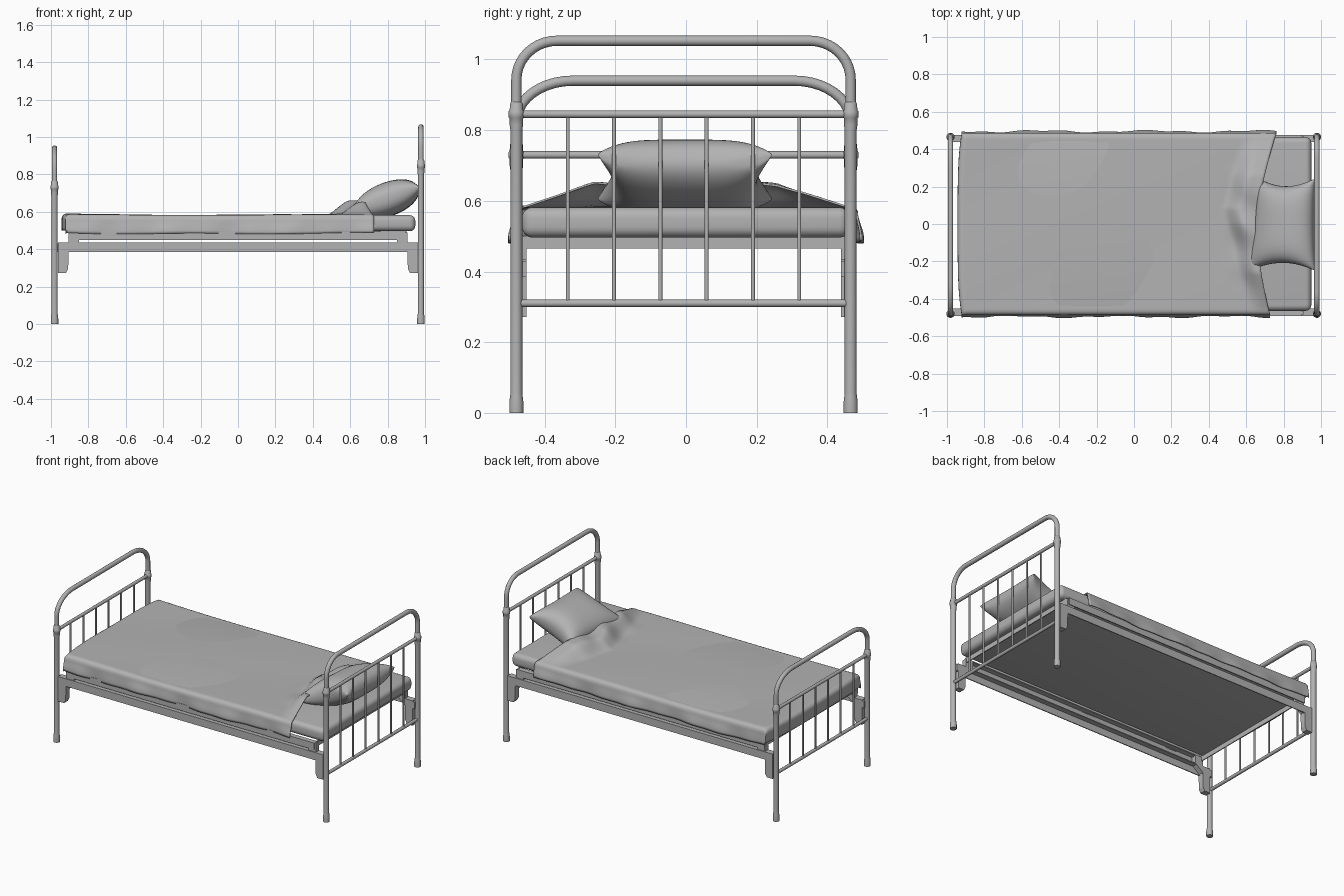
import bpy, bmesh, math
from mathutils import Vector

if "Cube" in bpy.data.objects:
    bpy.data.objects.remove(bpy.data.objects["Cube"])

YC = -0.007      # bed frame is centred slightly off the blanket overhang
PY = 0.473       # half distance between posts

grey = bpy.data.materials.new("mid_grey")
grey.diffuse_color = (0.45, 0.45, 0.45, 1)
grey.use_nodes = True
grey.node_tree.nodes["Principled BSDF"].inputs["Base Color"].default_value = grey.diffuse_color


def finish(name, bm, smooth=True, angle=40):
    bmesh.ops.recalc_face_normals(bm, faces=bm.faces)
    me = bpy.data.meshes.new(name)
    bm.to_mesh(me)
    bm.free()
    me.materials.append(grey)
    ob = bpy.data.objects.new(name, me)
    bpy.context.collection.objects.link(ob)
    if smooth:
        bpy.ops.object.select_all(action='DESELECT')
        ob.select_set(True)
        bpy.context.view_layer.objects.active = ob
        bpy.ops.object.shade_smooth_by_angle(angle=math.radians(angle))
    return ob


def skin(name, rings):
    """Join rings of points into a capped tube."""
    bm = bmesh.new()
    rings = [[bm.verts.new(p) for p in ring] for ring in rings]
    n = len(rings[0])
    for q, s in zip(rings, rings[1:]):
        for k in range(n):
            bm.faces.new((q[k], q[(k + 1) % n], s[(k + 1) % n], s[k]))
    bm.faces.new(rings[0])
    bm.faces.new(rings[-1])
    return finish(name, bm)


def tube(name, pts, r, sides=16):
    """Sweep a circle along a path lying in a plane of constant x."""
    pts = [Vector(p) for p in pts]
    rings = []
    for i, p in enumerate(pts):
        t = (pts[min(i + 1, len(pts) - 1)] - pts[max(i - 1, 0)]).normalized()
        a = Vector((1, 0, 0))
        b = t.cross(a)
        rings.append([p + r * (a * math.cos(k * math.tau / sides) + b * math.sin(k * math.tau / sides))
                      for k in range(sides)])
    return skin(name, rings)


def lathe(name, x, y, profile, sides=20):
    """Revolve (radius, z) points around a vertical axis."""
    return skin(name, [[(x + r * math.cos(k * math.tau / sides), y + r * math.sin(k * math.tau / sides), z)
                        for k in range(sides)] for r, z in profile])


def prism(name, outline, y0, y1):
    """Extrude an xz outline between two y values."""
    bm = bmesh.new()
    f = bm.faces.new([bm.verts.new((x, y0, z)) for x, z in outline])
    ext = bmesh.ops.extrude_face_region(bm, geom=[f])
    for v in ext['geom']:
        if isinstance(v, bmesh.types.BMVert):
            v.co.y = y1
    return finish(name, bm, smooth=False)


def box(name, x0, x1, y0, y1, z0, z1):
    return prism(name, [(x0, z0), (x1, z0), (x1, z1), (x0, z1)], y0, y1)


# Head and foot ends: posts, hoop, crossbars and spindles
def bed_end(name, x, top, joint, ry, rz):
    arc = [(x, YC - PY + ry - ry * math.cos(a), top - rz + rz * math.sin(a))
           for a in [math.pi / 2 * i / 10 for i in range(11)]]
    left = [(x, YC - PY, joint)] + arc
    right = [(x, 2 * YC - y, z) for _, y, z in reversed(left)]
    tube(name + "_hoop", left + right, 0.0145)
    for s in (-1, 1):
        j = joint
        lathe(name + "_post", x, YC + s * PY,
              [(0.020, 0), (0.020, 0.03), (0.0175, 0.05), (0.0168, 0.055), (0.0168, j - 0.045),
               (0.019, j - 0.03), (0.019, j - 0.012), (0.022, j - 0.008), (0.022, j + 0.008),
               (0.019, j + 0.012), (0.018, j + 0.03), (0.014, j + 0.035)])
    for z, part in ((joint, "upper"), (0.31, "lower")):
        tube(f"{name}_{part}_crossbar", [(x, YC - PY, z), (x, YC + PY, z)], 0.0105)
    for i in range(6):
        y = YC + (i - 2.5) * 0.131
        tube(name + "_spindle", [(x, y, 0.31), (x, y, joint)], 0.0058, 10)


bed_end("headboard", 0.978, 1.053, 0.845, 0.115, 0.11)
bed_end("footboard", -0.981, 0.94, 0.73, 0.16, 0.115)

# Angle-section side rails, mattress frame sides, lugs and post brackets
for s in (-1, 1):
    o, i = YC + s * 0.484, YC + s * 0.445
    box("rail_web", -0.91, 0.91, o, o - s * 0.006, 0.385, 0.435)
    box("rail_flange", -0.91, 0.91, o - s * 0.006, i, 0.429, 0.435)
    box("frame_side", -0.905, 0.895, o, o - s * 0.006, 0.45, 0.495)
    box("frame_side_flange", -0.905, 0.895, o - s * 0.006, i, 0.486, 0.492)
    for e in (-1, 1):
        prism("frame_lug", [(e * 0.85, 0.435), (e * 0.905, 0.391), (e * 0.905, 0.49), (e * 0.85, 0.49)],
              o - s * 0.006, i)
        prism("post_bracket", [(e * 0.962, 0.272), (e * 0.92, 0.272), (e * 0.908, 0.295), (e * 0.905, 0.435),
                               (e * 0.962, 0.435)], o, i)
        box("bracket_tab", e * 0.905, e * 0.975, o - s * 0.01, i, 0.385, 0.43)
for e in (-1, 1):
    box("frame_end", e * 0.895, e * 0.901, YC - 0.46, YC + 0.46, 0.465, 0.50)

# Mattress with rounded edges
mattress = box("mattress", -0.925, 0.948, -0.464, 0.464, 0.496, 0.582)
bev = mattress.modifiers.new("round", 'BEVEL')
bev.width = 0.03
bev.segments = 5
for p in mattress.data.polygons:
    p.use_smooth = True


def smoothstep(a, b, t):
    t = min(1, max(0, (t - a) / (b - a)))
    return t * t * (3 - 2 * t)


def wrap(t, half, r=0.025):
    """Fold a flat distance over a rounded edge: returns position and drop."""
    d, sg = abs(t), math.copysign(1, t)
    if d <= half - r:
        return t, 0
    a = (d - half + r) / r
    if a < math.pi / 2:
        return sg * (half - r + r * math.sin(a)), r * (1 - math.cos(a))
    return sg * half, r + (a - math.pi / 2) * r


# Blanket draped over three sides, lifted in pleats towards the pillow
bm = bmesh.new()
NX, NY = 120, 84
grid = []
for i in range(NX + 1):
    row = []
    for j in range(NY + 1):
        b = -0.577 + 1.154 * j / NY
        y, dy = wrap(b, 0.487)
        edge = 0.655 + 0.09 * (abs(y) / 0.49) ** 1.5 + 0.035 * y
        a = -1.02 + (edge + 1.02) * i / NX
        x, dx = wrap(a, 0.943)
        start = 0.47 + 0.25 * abs(y - 0.08)
        lift = smoothstep(start, start + 0.11, x) * min(0.066, 0.15 * max(0, 1 - abs(y) / 0.46))
        pleat = 0.012 * math.sin(26 * y + 14 * x) * smoothstep(0.47, 0.58, x) * max(0, 1 - abs(y) / 0.36)
        wave = 0.002 * math.sin(5 * x + 2 * y) + 0.0015 * math.sin(9 * y - 4 * x)
        z = 0.583 + 0.004 * x * x + wave + lift + pleat - max(dx, dy * (1 + 0.04 * math.sin(7 * x)))
        flare = smoothstep(0.02, 0.09, dy) * (0.009 + 0.005 * math.sin(11 * x + 1.5 * y) + 0.003 * math.sin(29 * x))
        x += 0.022 * (y / 0.49) ** 4 * smoothstep(0.7, 0.95, -x)
        y += math.copysign(flare, y)
        row.append(bm.verts.new((x, y, z)))
    grid.append(row)
for i in range(NX):
    for j in range(NY):
        bm.faces.new((grid[i][j], grid[i + 1][j], grid[i + 1][j + 1], grid[i][j + 1]))
blanket = finish("blanket", bm, angle=60)
blanket.modifiers.new("thickness", 'SOLIDIFY').thickness = 0.006

# Pillow: two puffed sheets with pinched corners, leaning on the headboard
bm = bmesh.new()
N = 32
tilt = math.radians(21)
for side in (-1, 1):
    g = []
    for i in range(N + 1):
        row = []
        for j in range(N + 1):
            u = math.sin(math.pi * (i / N - 0.5))
            v = math.sin(math.pi * (j / N - 0.5))
            lx = 0.175 * u * (1 - 0.06 * (1 - v * v))
            ly = 0.247 * v * (1 - 0.17 * (1 - u * u))
            lz = side * 0.09 * max(0, (1 - u * u) * (1 - v ** 4)) ** 0.42
            x = 0.805 + lx * math.cos(tilt) - lz * math.sin(tilt) + 0.05 * ly * (1 - u)
            z = 0.668 + lx * math.sin(tilt) + lz * math.cos(tilt)
            row.append(bm.verts.new((min(x, 0.966), ly - 0.003, max(z, 0.578))))
        g.append(row)
    for i in range(N):
        for j in range(N):
            bm.faces.new((g[i][j], g[i + 1][j], g[i + 1][j + 1], g[i][j + 1]))
bmesh.ops.remove_doubles(bm, verts=bm.verts, dist=0.0001)
finish("pillow", bm, angle=60)
